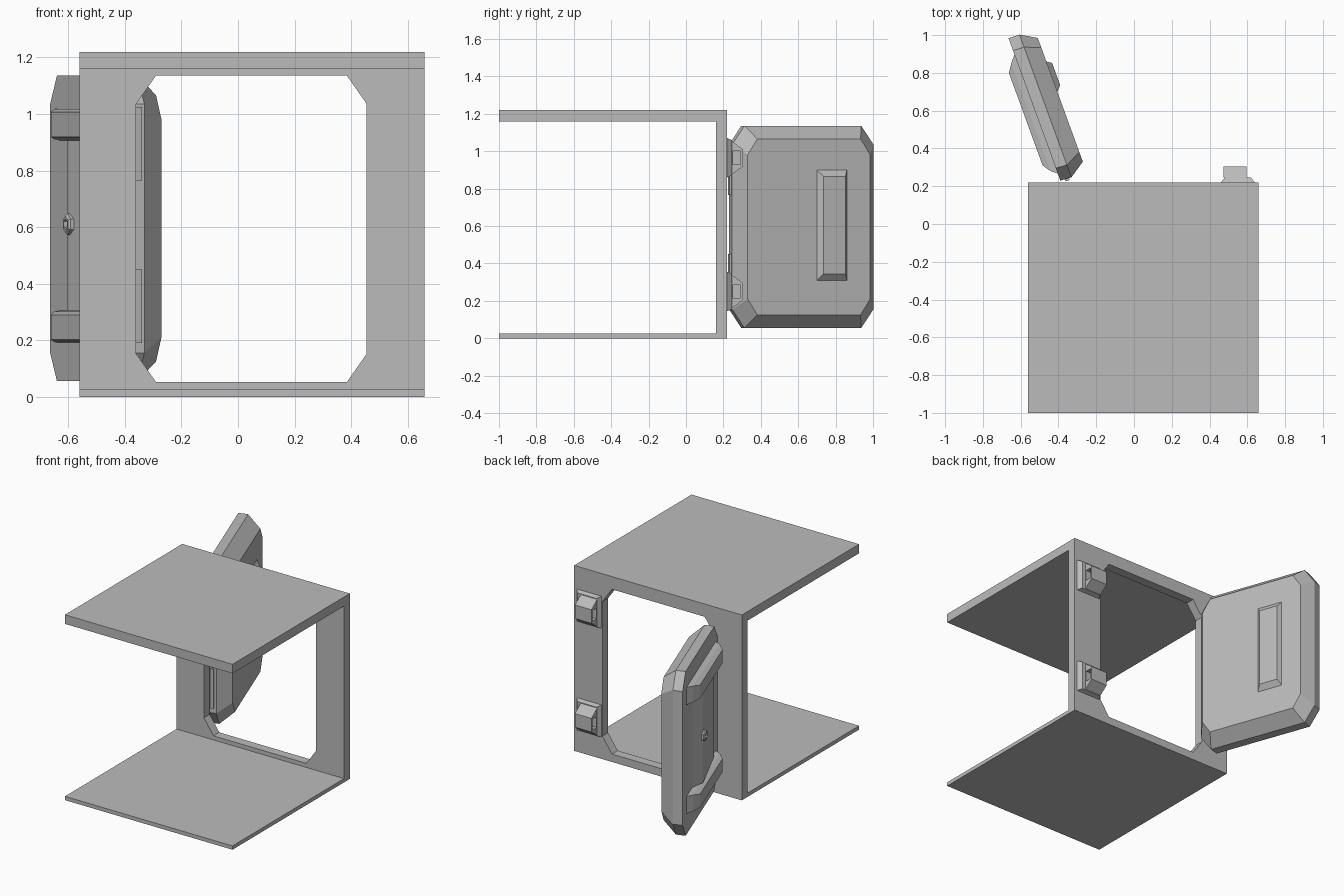
import bpy, bmesh, math
from mathutils import Vector

if "Cube" in bpy.data.objects:
    bpy.data.objects.remove(bpy.data.objects["Cube"])

grey = bpy.data.materials.new("plain_grey")
grey.diffuse_color = (0.5, 0.5, 0.5, 1)
grey.use_nodes = True
grey.node_tree.nodes["Principled BSDF"].inputs["Base Color"].default_value = grey.diffuse_color

# Door frame of reference: u along the door from the hinge, n towards its inner face
ANGLE = math.radians(20)
U = Vector((-math.sin(ANGLE), math.cos(ANGLE), 0))
N = Vector((math.cos(ANGLE), math.sin(ANGLE), 0))
HINGE = Vector((-0.39, 0.23, 0))


def door(u, n, z):
    return HINGE + U * u + N * n + Vector((0, 0, z))


def loft(name, rings):
    """Closed solid through rings that have equal point counts."""
    bm = bmesh.new()
    loops = [[bm.verts.new(p) for p in ring] for ring in rings]
    bm.faces.new(loops[0])
    bm.faces.new(loops[-1])
    for a, b in zip(loops, loops[1:]):
        for i in range(len(a)):
            j = (i + 1) % len(a)
            bm.faces.new((a[i], a[j], b[j], b[i]))
    bmesh.ops.recalc_face_normals(bm, faces=bm.faces)
    mesh = bpy.data.meshes.new(name)
    bm.to_mesh(mesh)
    bm.free()
    mesh.materials.append(grey)
    obj = bpy.data.objects.new(name, mesh)
    bpy.context.collection.objects.link(obj)
    return obj


def rect(a0, a1, z0, z1):
    return [(a0, z0), (a1, z0), (a1, z1), (a0, z1)]


def octagon(a0, a1, z0, z1, ca, cz):
    return [(a0 + ca, z0), (a1 - ca, z0), (a1, z0 + cz), (a1, z1 - cz),
            (a1 - ca, z1), (a0 + ca, z1), (a0, z1 - cz), (a0, z0 + cz)]


def on_door(outline, n):
    return [door(u, n, z) for u, z in outline]


def on_wall(outline, y):
    return [(x, y, z) for x, z in outline]


def cut(obj, cutter):
    mod = obj.modifiers.new("cut", 'BOOLEAN')
    mod.operation = 'DIFFERENCE'
    mod.solver = 'EXACT'
    mod.object = cutter
    bpy.context.view_layer.objects.active = obj
    bpy.ops.object.modifier_apply(modifier=mod.name)
    bpy.data.objects.remove(cutter)


# Housing: C-shaped section with a thick roof, thin floor and back wall
section = [(-1, 0), (0.22, 0), (0.22, 1.22), (-1, 1.22),
           (-1, 1.16), (0.16, 1.16), (0.16, 0.025), (-1, 0.025)]
housing = loft("housing", [[(x, y, z) for y, z in section] for x in (-0.56, 0.66)])
opening = octagon(-0.36, 0.455, 0.052, 1.136, 0.07, 0.10)
cut(housing, loft("opening_cutter", [on_wall(opening, y) for y in (0.1, 0.3)]))

# Latch catches on the back wall
for k, z in (("lower", 0.145), ("upper", 0.86)):
    loft(k + "_catch_plate", [on_wall(rect(0.46, 0.64, z, z + 0.21), 0.22),
                              on_wall(rect(0.48, 0.62, z + 0.01, z + 0.20), 0.245)])
    side = [(0.245, z + 0.015), (0.305, z + 0.06), (0.305, z + 0.15), (0.245, z + 0.195)]
    block = loft(k + "_catch_block", [[(x, a, b) for a, b in side] for x in (0.475, 0.595)])
    for x0, x1 in ((0.46, 0.515), (0.555, 0.61)):
        pocket = rect(x0, x1, z + 0.07, z + 0.14)
        cut(block, loft("pocket_cutter", [on_wall(pocket, 0.25), on_wall(pocket, 0.292)]))

# Door body: straight outer slab with a bevelled inner face
loft("door_panel", [
    on_door(octagon(0, 0.802, 0.055, 1.136, 0.07, 0.10), 0),
    on_door(octagon(-0.004, 0.80, 0.055, 1.136, 0.07, 0.10), 0.061),
    on_door(octagon(0.053, 0.75, 0.125, 1.066, 0.055, 0.085), 0.146)])

# Raised grip on the inner face
loft("inner_grip", [on_door(rect(0.447, 0.617, 0.31, 0.90), 0.146),
                    on_door(rect(0.475, 0.60, 0.345, 0.865), 0.172)])

# Straps across the outer face, with sloped ends
for k, z in (("lower", 0.19), ("upper", 0.907)):
    loft(k + "_strap", [on_door(rect(0.04, 0.71, z, z + 0.115), 0),
                        on_door(rect(0.065, 0.672, z + 0.004, z + 0.111), -0.032),
                        on_door(rect(0.108, 0.628, z + 0.012, z + 0.10), -0.061)])

# Wedge-shaped cover between the straps
wedge = [(0.10, 0), (0.12, -0.012), (0.50, -0.045), (0.58, 0)]
loft("outer_cover", [[door(u, n, z) for u, n in wedge] for z in (0.305, 0.907)])


# Hexagonal lock with a recessed centre
def hexagon(r):
    return [(0.48 + r * math.cos(i * math.pi / 3 + math.pi / 6),
             0.61 + r * math.sin(i * math.pi / 3 + math.pi / 6)) for i in range(6)]


loft("lock", [on_door(hexagon(0.038), -0.03), on_door(hexagon(0.038), -0.052),
              on_door(hexagon(0.03), -0.06), on_door(hexagon(0.02), -0.06),
              on_door(hexagon(0.02), -0.048)])

# Hinge leaves on the door edge
for k, z in (("lower", 0.19), ("upper", 0.765)):
    leaf = rect(-0.014, 0.005, z, z + 0.26)
    loft(k + "_hinge", [on_door(leaf, 0.025), on_door(leaf, 0.048)])
